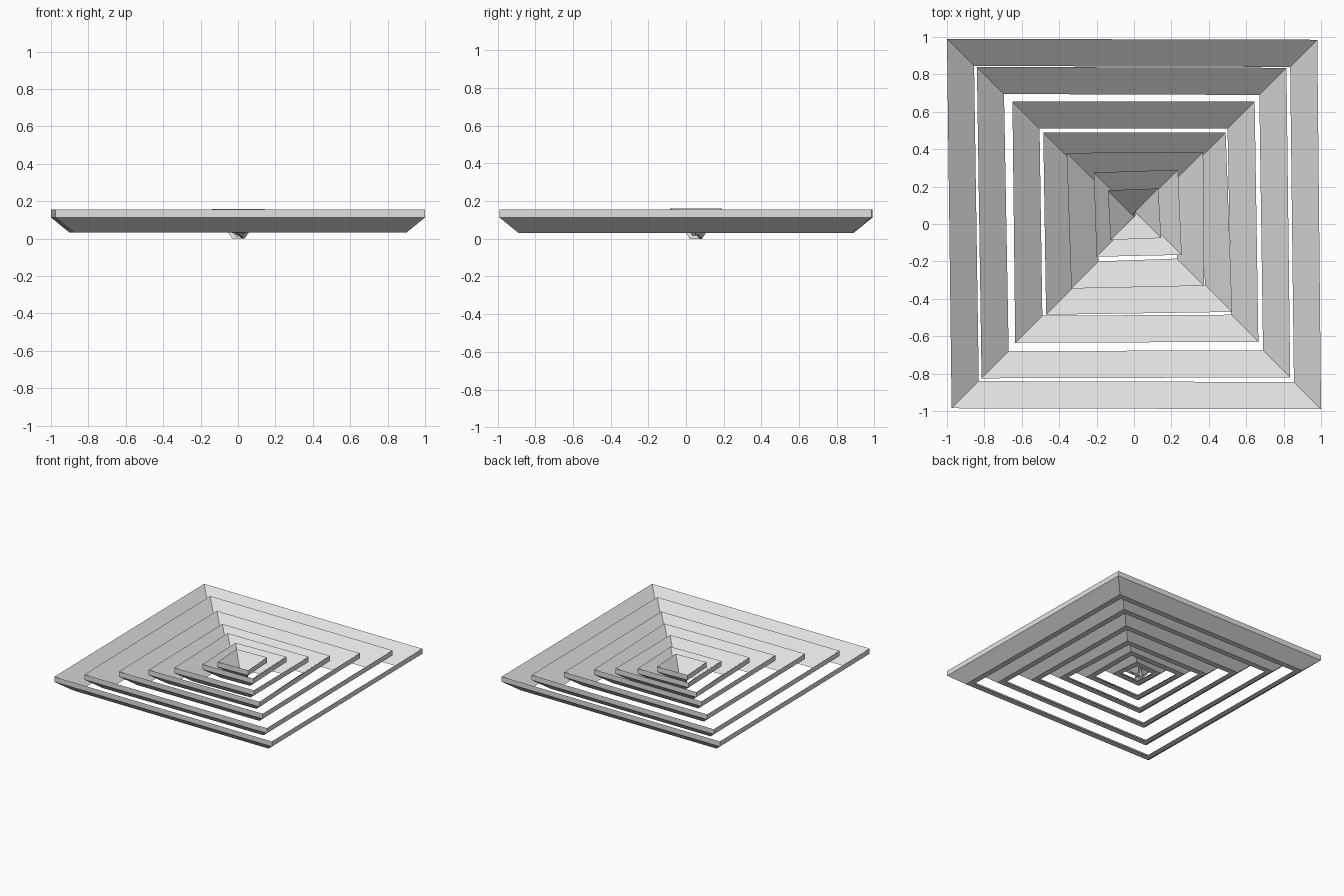
import bpy
import bmesh

cube = bpy.data.objects.get("Cube")
if cube:
    bpy.data.objects.remove(cube, do_unlink=True)

# Painted metal
metal = bpy.data.materials.new("light grey metal")
metal.use_nodes = True
grey = (0.75, 0.75, 0.75, 1)
metal.diffuse_color = grey
metal.node_tree.nodes["Principled BSDF"].inputs["Base Color"].default_value = grey

TOP, LIP, BOTTOM = 0.155, 0.113, 0.032


def louvre(name, corners, profile):
    """Sloping square frame: each profile entry is (inset from the corners, z)."""
    signs = [(-1, 1), (1, 1), (1, -1), (-1, -1)]
    bm = bmesh.new()
    loops = [[bm.verts.new((x - sx * inset, y - sy * inset, z))
              for (x, y), (sx, sy) in zip(corners, signs)]
             for inset, z in profile]
    for i, loop in enumerate(loops):
        below = loops[(i + 1) % len(loops)]
        for j in range(4):
            k = (j + 1) % 4
            bm.faces.new((loop[j], loop[k], below[k], below[j]))
    bmesh.ops.recalc_face_normals(bm, faces=bm.faces)
    mesh = bpy.data.meshes.new(name)
    bm.to_mesh(mesh)
    bm.free()
    mesh.materials.append(metal)
    obj = bpy.data.objects.new(name, mesh)
    bpy.context.collection.objects.link(obj)


# Nested louvres, slightly out of square: back left, back right, front right, front left
frames = [
    [(-1, .99), (.98, .985), (1, -.99), (-.975, -.985)],
    [(-.84, .84), (.815, .835), (.835, -.82), (-.815, -.825)],
    [(-.65, .655), (.645, .655), (.665, -.63), (-.635, -.635)],
    [(-.485, .49), (.49, .49), (.525, -.47), (-.47, -.485)],
    [(-.36, .38), (.37, .385), (.375, -.33), (-.335, -.345)],
    [(-.215, .275), (.235, .29), (.255, -.165), (-.2, -.175)],
]
section = [(0, TOP), (0, LIP), (.1, BOTTOM), (.145, BOTTOM)]
for n, corners in enumerate(frames, 1):
    louvre(f"louvre_frame_{n}", corners, section)

# Centre funnel, whose sides cross at the tip
louvre("centre_funnel",
       [(-.14, .18), (.13, .19), (.145, -.075), (-.125, -.085)],
       [(0, .16), (0, .118), (.108, .03), (.16, .0)])
